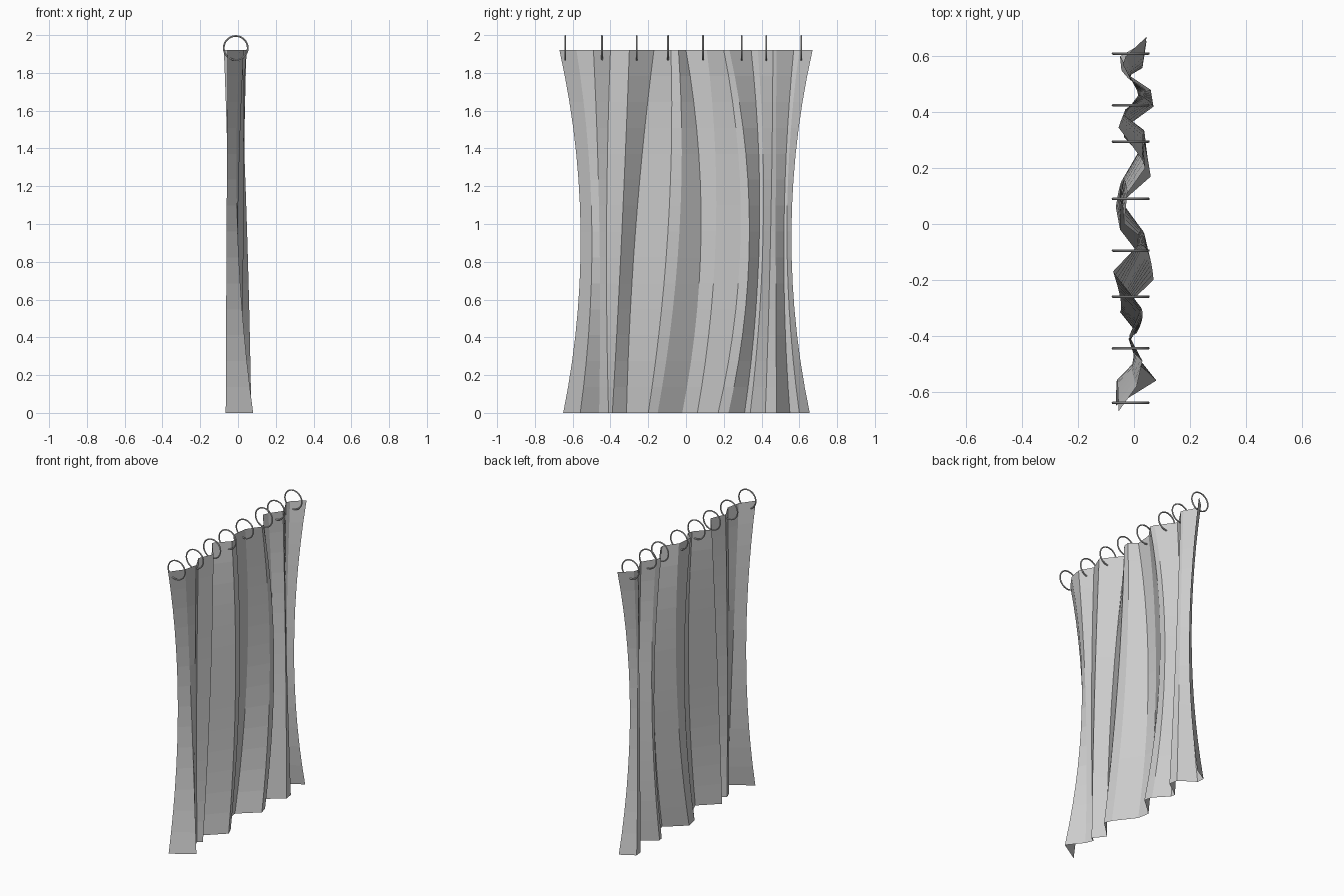
import bpy, bmesh, math

if "Cube" in bpy.data.objects:
    bpy.data.objects.remove(bpy.data.objects["Cube"])

H, MID, ROWS = 1.92, 0.55, 14

# Pleat profiles (x, y) at the hem, the waist and the heading; same fold order in each
HEM = [(-.065, -.65), (.08, -.56), (.0, -.46), (-.02, -.41), (.01, -.39),
       (-.05, -.315), (.07, -.20), (.05, -.15), (-.05, -.02), (-.065, .06),
       (.06, .17), (.045, .225), (-.035, .31), (-.04, .34), (.07, .42),
       (.06, .48), (-.045, .55), (-.05, .60), (.045, .655)]
WAIST = [(-.06, -.56), (-.005, -.50), (.0, -.46), (-.015, -.42), (.03, -.335),
         (-.05, -.26), (.045, -.09), (.035, -.03), (-.045, .08), (-.04, .16),
         (.035, .29), (.035, .335), (-.035, .39), (-.03, .41), (.04, .45),
         (.03, .475), (-.015, .52), (-.01, .535), (.03, .56)]
HEAD = [(-.055, -.67), (.01, -.58), (.03, -.49), (-.017, -.40), (.026, -.30),
        (-.075, -.17), (.01, -.08), (.015, -.04), (-.035, .0), (-.024, .11),
        (.04, .20), (.03, .23), (-.055, .345), (-.04, .38), (.015, .46),
        (.01, .48), (-.04, .57), (-.03, .60), (.045, .67)]


def blend(a, b, c, t):
    """Smooth curve through three heights."""
    wa = (t - MID) * (t - 1) / MID
    wb = t * (t - 1) / (MID * (MID - 1))
    wc = t * (t - MID) / (1 - MID)
    return a * wa + b * wb + c * wc


# Hanging curtain sheet
bm = bmesh.new()
grid = []
for r in range(ROWS + 1):
    t = r / ROWS
    grid.append([bm.verts.new((blend(a[0], b[0], c[0], t),
                               blend(a[1], b[1], c[1], t), H * t))
                 for a, b, c in zip(HEM, WAIST, HEAD)])
for lo, hi in zip(grid, grid[1:]):
    for i in range(len(lo) - 1):
        bm.faces.new((lo[i], lo[i + 1], hi[i + 1], hi[i]))
mesh = bpy.data.meshes.new("curtain")
bm.to_mesh(mesh)
bm.free()
bpy.context.collection.objects.link(bpy.data.objects.new("curtain", mesh))

# Row of hanging rings through the heading
for i, y in enumerate((-.64, -.445, -.26, -.095, .09, .295, .425, .61)):
    bpy.ops.mesh.primitive_torus_add(
        location=(-.012, y, 1.932), rotation=(math.pi / 2, 0, 0),
        major_radius=.0635, minor_radius=.0045,
        major_segments=28, minor_segments=8)
    ring = bpy.context.object
    ring.name = f"curtain_ring_{i + 1}"
    bpy.ops.object.shade_smooth_by_angle()
